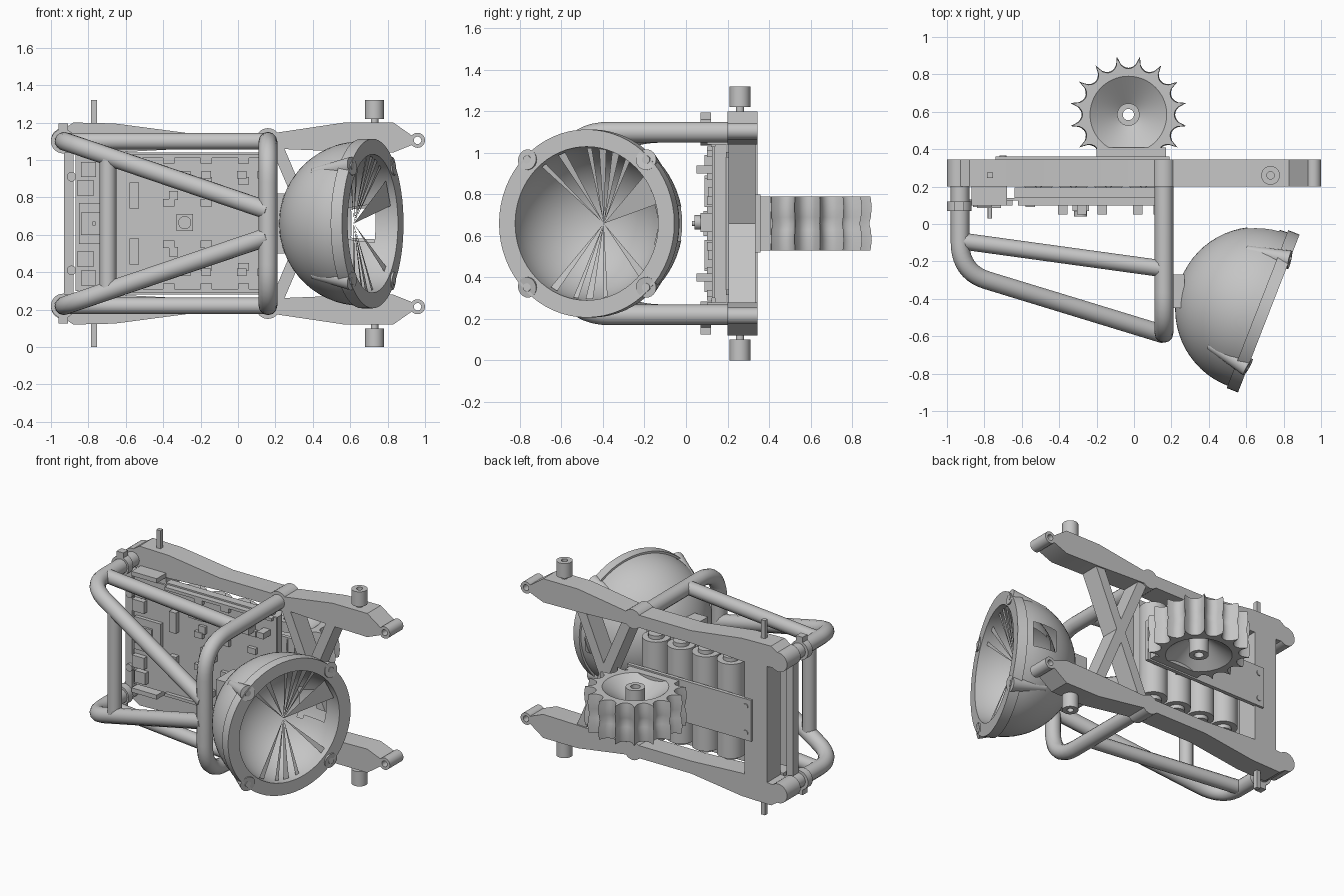
import bpy, bmesh, math
from mathutils import Vector, Matrix

cube = bpy.data.objects.get("Cube")
if cube:
    bpy.data.objects.remove(cube, do_unlink=True)

grey = bpy.data.materials.new("light_grey")
grey.use_nodes = True
COL = (0.56, 0.56, 0.56, 1)
grey.diffuse_color = COL
grey.node_tree.nodes["Principled BSDF"].inputs["Base Color"].default_value = COL
MID = 0.66  # height of the mirror plane


def flip(p):
    return (p[0], p[1], 2 * MID - p[2])


def finish(name, mesh, matrix=None):
    if matrix:
        mesh.transform(matrix)
    mesh.shade_smooth()
    mesh.set_sharp_from_angle(angle=math.radians(32))
    mesh.materials.clear()
    mesh.materials.append(grey)
    obj = bpy.data.objects.new(name, mesh)
    bpy.context.collection.objects.link(obj)
    return obj


def from_bm(name, bm, matrix=None):
    bmesh.ops.recalc_face_normals(bm, faces=bm.faces)
    mesh = bpy.data.meshes.new(name)
    bm.to_mesh(mesh)
    bm.free()
    return finish(name, mesh, matrix)


def box(name, x0, x1, y0, y1, z0, z1):
    bm = bmesh.new()
    bmesh.ops.create_cube(bm, size=1)
    m = Matrix.Translation(((x0 + x1) / 2, (y0 + y1) / 2, (z0 + z1) / 2))
    return from_bm(name, bm, m @ Matrix.Diagonal((x1 - x0, y1 - y0, z1 - z0, 1)))


def cone(name, a, b, r1, r2=None, seg=24):
    a, b = Vector(a), Vector(b)
    bm = bmesh.new()
    bmesh.ops.create_cone(bm, cap_ends=True, segments=seg, radius1=r1,
                          radius2=r1 if r2 is None else r2, depth=(b - a).length)
    rot = (b - a).to_track_quat('Z', 'Y').to_matrix().to_4x4()
    return from_bm(name, bm, Matrix.Translation((a + b) / 2) @ rot)


def loft(name, loops, closed, matrix=None, opening=None):
    bm = bmesh.new()
    rings = [[bm.verts.new(p) for p in loop] for loop in loops]
    n = len(rings[0])
    for i in range(len(rings) if closed else len(rings) - 1):
        a, b = rings[i], rings[(i + 1) % len(rings)]
        for k in range(n):
            bm.faces.new((a[k], a[(k + 1) % n], b[(k + 1) % n], b[k]))
    bmesh.ops.remove_doubles(bm, verts=bm.verts, dist=1e-5)
    bmesh.ops.recalc_face_normals(bm, faces=bm.faces)
    if opening:
        cut = [f for f in bm.faces if opening(f.calc_center_median())]
        bmesh.ops.delete(bm, geom=cut, context='FACES')
    return from_bm(name, bm, matrix)


def lathe(name, profile, matrix, closed=False, seg=32, opening=None):
    angles = [math.tau * k / seg for k in range(seg)]
    return loft(name, [[(r * math.cos(t), r * math.sin(t), z) for t in angles]
                       for r, z in profile], closed, matrix, opening)


def ring(name, centre, r_out, r_in, length, matrix=Matrix()):
    h = length / 2
    return lathe(name, [(r_in, -h), (r_out, -h), (r_out, h), (r_in, h)],
                 Matrix.Translation(centre) @ matrix, True)


def tube(name, pts, radius, bend=0.2):
    pts = [Vector(p) for p in pts]
    path = [pts[0]]
    for a, p, b in zip(pts, pts[1:], pts[2:]):
        s, e = p + (a - p).normalized() * bend, p + (b - p).normalized() * bend
        path += [s.lerp(p, t / 10).lerp(p.lerp(e, t / 10), t / 10) for t in range(11)]
    path.append(pts[-1])
    cu = bpy.data.curves.new(name, 'CURVE')
    cu.dimensions = '3D'
    cu.bevel_depth, cu.bevel_resolution, cu.use_fill_caps = radius, 4, True
    sp = cu.splines.new('POLY')
    sp.points.add(len(path) - 1)
    for q, p in zip(sp.points, path):
        q.co = (*p, 1)
    tmp = bpy.data.objects.new(name + "_path", cu)
    bpy.context.collection.objects.link(tmp)
    mesh = bpy.data.meshes.new_from_object(tmp.evaluated_get(bpy.context.evaluated_depsgraph_get()))
    bpy.data.objects.remove(tmp, do_unlink=True)
    return finish(name, mesh)


def slab(name, outline, y0, y1):
    bm = bmesh.new()
    face = bm.faces.new([bm.verts.new((x, y0, z)) for x, z in outline])
    out = bmesh.ops.extrude_face_region(bm, geom=[face])
    bmesh.ops.translate(bm, vec=(0, y1 - y0, 0),
                        verts=[v for v in out['geom'] if isinstance(v, bmesh.types.BMVert)])
    return from_bm(name, bm)


ALONG_Y = Matrix.Rotation(math.pi / 2, 4, 'X')
RAIL = [(-.94, 1.06), (-.66, 1.04), (-.28, 1.06), (.2, 1.06), (.57, 1.045), (.83, 1.04),
        (.93, 1.08), (.93, 1.13), (.83, 1.2), (.57, 1.2), (.2, 1.145), (-.28, 1.145),
        (-.66, 1.195), (-.88, 1.2), (-.94, 1.16)]

# Parts that exist above and below the middle
for side, m in (("upper", lambda p: p), ("lower", flip)):
    def sbox(name, x0, x1, y0, y1, z0, z1):
        za, zb = sorted((m((0, 0, z0))[2], m((0, 0, z1))[2]))
        box(f"{side}_{name}", x0, x1, y0, y1, za, zb)

    slab(f"{side}_rail", [(x, m((x, 0, z))[2]) for x, z in RAIL], .2, .345)
    for x, tag in ((-.935, "end"), (.16, "middle")):
        cone(f"{side}_{tag}_boss", m((x, .2, 1.105)), m((x, .345, 1.105)), .065)
    ring(f"{side}_rail_eye", m((.96, .272, 1.105)), .04, .02, .145, ALONG_Y)
    # Axle stubs and end pins
    ring(f"{side}_axle_roller", m((.73, .26, 1.27)), .05, .02, .1)
    cone(f"{side}_axle_pin", m((.73, .26, 1.15)), m((.73, .26, 1.27)), .02)
    sbox("lock_pin", -.785, -.755, .245, .275, 1.15, 1.32)
    sbox("end_bracket", -.87, -.68, .1, .2, 1.04, 1.07)
    ring(f"{side}_tube_clamp", m((-.935, .095, 1.1)), .065, .045, .05, ALONG_Y)
    sbox("clamp_lug", -.96, -.91, .07, .12, 1.155, 1.195)
    # Cage tubes
    tube(f"{side}_cage_diagonal", [m(p) for p in
         ((-.93, .34, 1.1), (-.93, -.257, 1.1), (.16, -.59, .73))], .05, .16)
    tube(f"{side}_cage_crossbar", [m((-.93, -.09, 1.1)), m((.16, -.24, 1.1))], .045)
    # Diagonal brace between the rails
    slab(f"{side}_x_brace", [(x, m((x, 0, z))[2]) for x, z in
         ((.17, 1.08), (.24, 1.08), (.59, .26), (.52, .26))], .205, .335)

tube("cage_hoop", [(.16, .34, 1.1), (.16, -.585, 1.1), (.16, -.585, .22), (.16, .34, .22)], .05, .22)
tube("cage_upright", [(-.695, -.33, 1.02), (-.695, -.33, .3)], .045)

# End spreader, rear plate and battery cells
box("end_spreader", -.85, -.68, .2, .345, .2, 1.12)
box("end_bar", -.93, -.88, .12, .18, .26, 1.06)
box("rear_plate", -.74, .19, .335, .36, .52, .8)
box("sprocket_support", -.2, .17, .345, .41, .53, .79)
for z in (.57, .75):
    cone("plate_screw", (-.7, .355, z), (-.7, .366, z), .018)
for i in range(4):
    x = -.51 + .187 * i
    cone(f"battery_{i + 1}", (x, .245, .34), (x, .245, .98), .088)
    cone(f"battery_cap_{i + 1}", (x, .245, .315), (x, .245, 1.005), .05)

# Circuit boards and their components
box("circuit_board", -.87, .2, .125, .14, .3, 1.03)
box("board_tray", -.64, .12, .14, .195, .28, 1.04)
box("large_module", -.85, -.65, .1, .125, .55, .77)
box("module_cover", -.84, -.71, .085, .1, .6, .72)
cone("module_post", (-.77, .03, MID), (-.77, .09, MID), .012)
box("lens_base", -.33, -.24, .07, .125, .62, .71)
cone("lens_barrel", (-.285, .07, .665), (-.285, .04, .665), .035)
for s in (-1, 1):
    box("side_socket", -.86, -.77, .09, .125, MID + s * .19 - .04, MID + s * .19 + .04)
    box("header_socket", -.58, -.53, .09, .125, MID + s * .15 - .07, MID + s * .15 + .07)
    box("side_chip", -.37, -.32, .105, .125, MID + s * .15 - .025, MID + s * .15 + .025)
    box("board_edge_bar", -.62, .18, .1, .125, MID + s * .36 - .01, MID + s * .36 + .01)
    box("outer_socket", -.84, -.76, .09, .125, MID + s * .29 - .04, MID + s * .29 + .04)
    cone("board_screw", (-.89, .1, MID + s * .25), (-.89, .13, MID + s * .25), .025)
    for x in (-.37, -.17, .03):
        for k in (.11, .23, .34):
            box("pin_header", x - .03, x + .03, .1, .125, MID + s * k - .02, MID + s * k + .02)
    for x in (-.38, -.28, -.17, .02, .13):
        box("board_standoff", x - .025, x + .025, .05, .125, MID + s * .26 - .02, MID + s * .26 + .02)

# Sprocket: scalloped outline lofted through a waisted profile with dished sides
STEPS = 8
COUNT = 16 * STEPS


def sprocket_loop(z, scale=None, radius=None):
    loop = []
    for k in range(COUNT):
        u = 2 * (k % STEPS) / STEPS - 1
        r = radius or scale * (.316 - .066 * math.sqrt(1 - u * u))
        t = math.pi / 2 + math.tau * (k / COUNT - .5 / 16)
        loop.append((r * math.cos(t), r * math.sin(t), z))
    return loop


loops = [sprocket_loop(z, radius=r) for r, z in ((.03, -.13), (.06, -.13), (.06, -.02), (.205, -.13))]
loops += [sprocket_loop(z, scale=s) for s, z in
          ((.98, -.13), (1, -.08), (.985, -.03), (.96, 0), (.985, .03), (1, .08), (.98, .13))]
loops += [sprocket_loop(z, radius=r) for r, z in ((.205, .13), (.06, .02), (.06, .13), (.03, .13))]
loft("sprocket", loops, True, Matrix.Translation((-.03, .585, MID)))

# Lamp: hollow dome turned about its tilted axis, with a slot in its side
tilt = math.radians(-21.3)
n = Vector((math.cos(tilt), math.sin(tilt), 0))
u = Vector((-n.y, n.x, 0))
LAMP = Matrix.Translation((.66, -.455, MID)) @ Matrix((u, (0, 0, 1), n)).transposed().to_4x4()
arc = [math.pi / 2 * k / 16 for k in range(17)]
shell = [(.44 * math.sin(t), -.44 * math.cos(t)) for t in arc]
shell += [(.453, 0), (.453, .065), (.37, .065)]
shell += [(.37 * math.sin(t), .05 - .37 * math.cos(t)) for t in reversed(arc)]
lathe("lamp_dome", shell, LAMP, seg=64,
      opening=lambda c: c.x > 0 and abs(c.y) < .095 and -.22 < c.z < -.05)
for k in range(4):
    t = math.pi / 4 + k * math.pi / 2
    d = Vector((math.cos(t), math.sin(t), 0))
    cone(f"lamp_lug_{k + 1}", LAMP @ (d * .435 + Vector((0, 0, .066))),
         LAMP @ (d * .385 - Vector((0, 0, .17))), .05, .025)
    cone(f"lamp_screw_{k + 1}", LAMP @ (d * .435 + Vector((0, 0, .06))),
         LAMP @ (d * .435 + Vector((0, 0, .07))), .02)

# Thin reflector blades inside the lamp
bm = bmesh.new()
for deg, half in ((90, 2), (79, 3), (68, 3), (57, 2), (113, 3), (130, 2), (27, 12),
                  (-90, 3), (-77, 2), (-101, 2), (-120, 3), (-42, 3)):
    edge = [math.radians(deg + s * half) for s in (-1, 1)]
    bm.faces.new([bm.verts.new((.04, 0, -.06))] +
                 [bm.verts.new((.365 * math.cos(t), .365 * math.sin(t), .03)) for t in edge])
from_bm("lamp_blades", bm, LAMP)
box("lamp_mount", .15, .27, -.45, -.27, .5, .82)
